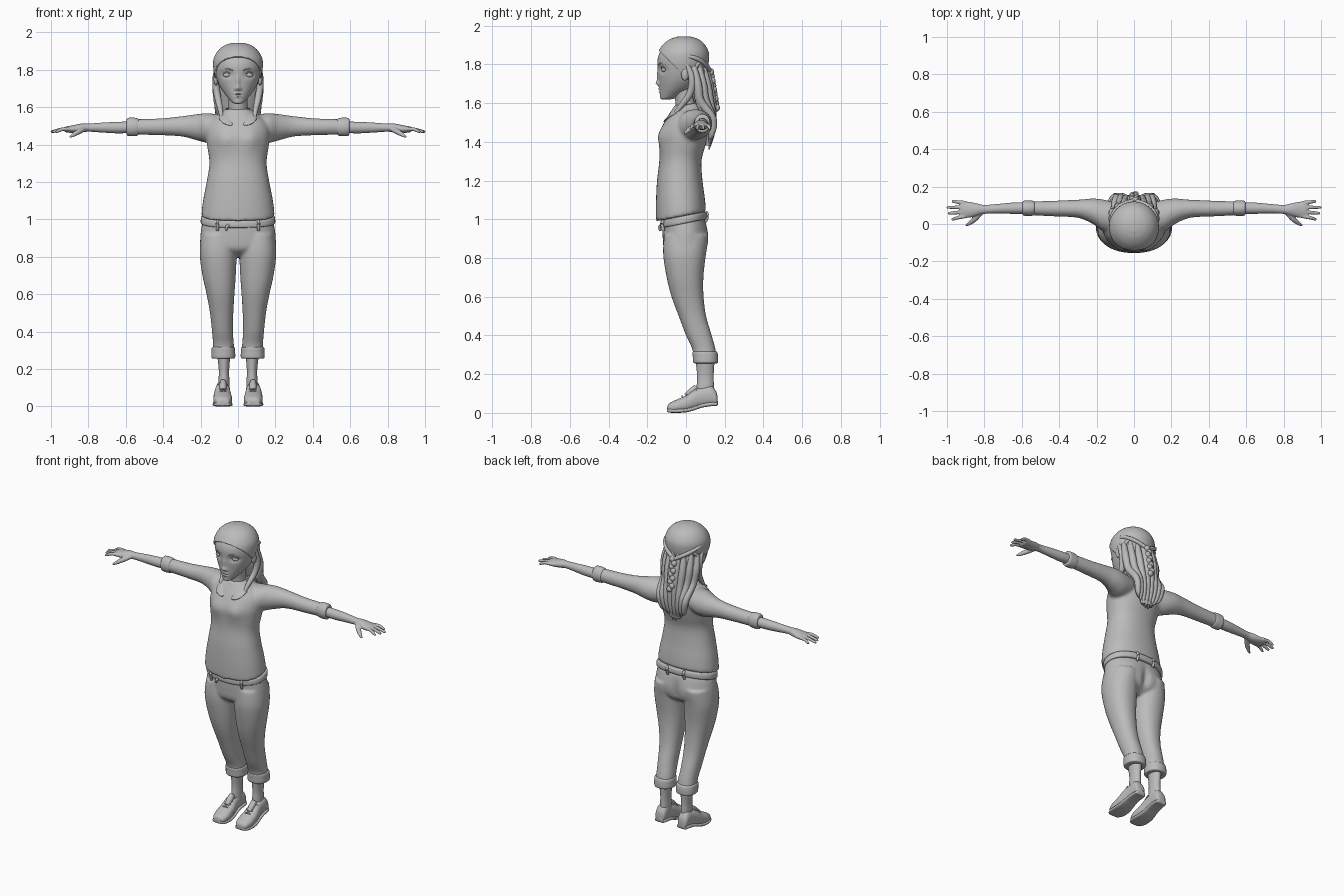
import bpy, bmesh, math
from mathutils import Vector

CM = 0.01
cube = bpy.data.objects.get("Cube")
if cube:
    bpy.data.objects.remove(cube, do_unlink=True)

clay = bpy.data.materials.new("plain grey")
clay.use_nodes = True
clay.diffuse_color = (0.5, 0.5, 0.5, 1)
clay.node_tree.nodes["Principled BSDF"].inputs["Base Color"].default_value = clay.diffuse_color


def smooth_keys(keys, sub):
    """Catmull-Rom interpolation of equal-length tuples."""
    out = []
    for i in range(len(keys) - 1):
        a, b, c, d = (keys[min(max(j, 0), len(keys) - 1)] for j in range(i - 1, i + 3))
        for s in range(sub):
            t = s / sub
            out.append([q + t / 2 * (r - p + t * (2 * p - 5 * q + 4 * r - w + t * (3 * (q - r) + w - p)))
                        for p, q, r, w in zip(a, b, c, d)])
    return out + [list(keys[-1])]


def skin(bm, rings):
    """Bridge rings of points into a closed skin."""
    rows = [[bm.verts.new(Vector(p) * CM) for p in ring] for ring in rings]
    n = len(rows[0])
    for lo, hi in zip(rows, rows[1:]):
        for i in range(n):
            bm.faces.new((lo[i], lo[(i + 1) % n], hi[(i + 1) % n], hi[i]))
    bm.faces.new(rows[0][::-1])
    bm.faces.new(rows[-1])


def power(v, p):
    return math.copysign(abs(v) ** (2 / p), v)


def loft(bm, keys, axis="z", seg=40, sub=5, p=2.0, pair=False):
    """Keys are (station, a low, a high, b low, b high) in centimetres."""
    place = {"z": lambda t, a, b: (a, b, t), "x": lambda t, a, b: (t, b, a),
             "y": lambda t, a, b: (a, t, b)}[axis]
    rings = []
    for t, a0, a1, b0, b1 in smooth_keys(keys, sub):
        rings.append([place(t, (a0 + a1) / 2 + (a1 - a0) / 2 * power(math.cos(u), p),
                            (b0 + b1) / 2 + (b1 - b0) / 2 * power(math.sin(u), p))
                      for u in (math.tau * i / seg for i in range(seg))])
    for s in (1, -1) if pair else (1,):
        skin(bm, [[(s * x, y, z) for x, y, z in ring] for ring in rings])


def tube(bm, path, pair=True, seg=10, sub=6):
    """Path points are (x, y, z, radius)."""
    pts = smooth_keys(path, sub)
    rings = []
    for i, (x, y, z, r) in enumerate(pts):
        along = Vector(pts[min(i + 1, len(pts) - 1)][:3]) - Vector(pts[max(i - 1, 0)][:3])
        turn = along.to_track_quat("Z", "Y")
        rings.append([Vector((x, y, z)) + turn @ Vector((r * math.cos(u), r * math.sin(u), 0))
                      for u in (math.tau * k / seg for k in range(seg))])
    for s in (1, -1) if pair else (1,):
        skin(bm, [[(s * v[0], v[1], v[2]) for v in ring] for ring in rings])


def ball(bm, centre, size, pair=True):
    for s in (1, -1) if pair else (1,):
        made = bmesh.ops.create_uvsphere(bm, u_segments=20, v_segments=12, radius=CM)["verts"]
        bmesh.ops.scale(bm, verts=made, vec=size)
        bmesh.ops.translate(bm, verts=made, vec=Vector((s * centre[0], centre[1], centre[2])) * CM)


def bump(bm, centre, size, dy, pair=False):
    """Soft push along y around a point."""
    for s in (1, -1) if pair else (1,):
        for v in bm.verts:
            d = [(v.co[i] / CM - (s if i == 0 else 1) * centre[i]) / size[i] for i in range(3)]
            v.co.y += dy * CM * math.exp(-sum(k * k for k in d))


def tilt(bm, top):
    """Drop the front and lift the back below the given height."""
    for v in bm.verts:
        v.co.z += min(1, max(0, (top - v.co.z) / 0.2)) * v.co.y * 0.2


def finish(name, bm, voxel=0, relax=4):
    bmesh.ops.recalc_face_normals(bm, faces=bm.faces)
    for f in bm.faces:
        f.smooth = True
    mesh = bpy.data.meshes.new(name)
    bm.to_mesh(mesh)
    bm.free()
    mesh.set_sharp_from_angle(angle=math.radians(50))
    mesh.materials.append(clay)
    ob = bpy.data.objects.new(name, mesh)
    bpy.context.collection.objects.link(ob)
    if voxel:
        mod = ob.modifiers.new("blend", "REMESH")
        mod.mode, mod.voxel_size, mod.use_smooth_shade = "VOXEL", voxel, True
        mod = ob.modifiers.new("relax", "SMOOTH")
        mod.iterations = relax
    return ob


def sym(*rows):
    return [(z, -w, w, f, b) for z, w, f, b in rows]


# Shirt body and sleeves
bm = bmesh.new()
loft(bm, sym((102, 19.4, -15.3, 10), (104, 19.5, -15.5, 10.2), (111, 18.6, -15.5, 9.6),
             (120, 16.8, -15, 8.5), (130, 15.3, -13.8, 8), (138, 16.3, -13.6, 10), (144, 17, -13.4, 11.5),
             (150, 16.5, -11.2, 11.5), (154, 13.5, -9, 10.5), (157, 9, -7, 8), (159, 6.5, -6, 6)), p=2.2)
bump(bm, (7, -14, 143), (5, 7, 6), -1.6, pair=True)
tilt(bm, 1.22)
loft(bm, [(8, 143, 156, -4, 11), (16, 141, 156.7, -4, 13), (22, 142.3, 156.3, 0, 13.6),
          (30, 144.3, 155.2, 3.3, 13), (42, 145, 154, 4, 12.5), (58, 145.3, 153.6, 4.8, 12)], "x", pair=True)
finish("shirt", bm, 0.009, 6)

# Rolled sleeve cuffs
bm = bmesh.new()
loft(bm, [(53, 146, 153, 5.5, 11.5), (53.6, 144.9, 154, 4.6, 12.3), (56, 144.5, 154.4, 4.3, 12.5),
          (59, 144.7, 154.2, 4.5, 12.4), (59.6, 146, 153, 5.5, 11.4)], "x", pair=True)
finish("sleeve_cuffs", bm)

# Collar flaps, open at the throat
bm = bmesh.new()
upper = [(0, 6.5, 161), (5.5, 4.5, 160.5), (7, -2, 159.5), (5.5, -7.5, 156), (0.6, -12.2, 149.5)]
lower = [(0, 10.5, 155.5), (8.5, 8, 156), (11, -2, 156.5), (10.5, -9, 153.5), (7.5, -12.3, 151)]
for s in (1, -1):
    rows = [[bm.verts.new((s * x * CM, y * CM, z * CM)) for x, y, z in edge] for edge in (upper, lower)]
    for i in range(len(upper) - 1):
        bm.faces.new((rows[0][i], rows[0][i + 1], rows[1][i + 1], rows[1][i]))
bmesh.ops.remove_doubles(bm, verts=bm.verts, dist=0.0005)
collar = finish("collar", bm)
collar.modifiers.new("cloth", "SOLIDIFY").thickness = 0.012
collar.modifiers.new("round", "SUBSURF").levels = 2

# Forearms and hands
bm = bmesh.new()
loft(bm, [(56, 146.3, 152.3, 5.4, 11.6), (64, 146, 152.2, 5.4, 11.5), (72, 146.4, 151.8, 5.6, 10.8),
          (80, 146.9, 151.2, 5.4, 10.2), (84, 146.4, 151.2, 4.4, 11), (88, 146.2, 150.4, 3.4, 11.8),
          (92, 146.6, 149.6, 3.3, 12.2), (93, 147.4, 149, 4, 11.5)], "x", pair=True)
for y, tip_y, tip in ((11.3, 12.1, 97.5), (8.9, 8.9, 100.2), (6.5, 5.8, 99.5), (4.2, 2.6, 97.7)):
    tube(bm, [(90, y, 148.4, 1.1), (94, (y + tip_y) / 2, 148.2, 1), (tip - 1, tip_y, 147, 0.8),
              (tip, tip_y, 146.7, 0.4)])
tube(bm, [(82, 6, 148.5, 1.4), (85, 2.8, 147, 1.5), (88, 0.4, 145.2, 1.1), (90, -0.8, 144, 0.5)])
finish("forearms_and_hands", bm, 0.004, 3)

# Trousers
bm = bmesh.new()
loft(bm, sym((80, 12, -6, 5), (84, 19.5, -11, 10), (90, 20.2, -12, 11.2), (97, 19.3, -12.2, 10.6),
             (101, 18.3, -12.5, 9.4)), p=2.2)
loft(bm, [(26.3, 2, 13.8, 4.2, 16.2), (33, 2.2, 13.4, 3.2, 15.2), (40, 2.7, 13.9, 0, 13.3),
          (50, 2.5, 15, -3.8, 10.4), (60, 1.9, 16.8, -7.5, 9.1), (70, 1.2, 19, -10, 9),
          (82, 0.7, 20.5, -11.8, 10.2), (92, 1, 19.4, -11.3, 10.8)], pair=True, p=2.2)
bump(bm, (9, 11, 90), (6, 6, 6), 0.9, pair=True)
bump(bm, (0, 11, 88), (1.8, 6, 7), -1.6)
finish("trousers", bm, 0.008, 5)

# Turned-up trouser hems
bm = bmesh.new()
loft(bm, [(25.6, 3, 13, 5, 15.4), (26, 1.6, 14.1, 3.8, 16.5), (29, 1.5, 14.2, 3.5, 16.6),
          (31.4, 1.7, 14, 3.4, 16.1), (31.8, 3, 13, 4.2, 15)], pair=True, p=2.2)
finish("trouser_hems", bm)

# Belt with loops and a hanging tie
bm = bmesh.new()
loft(bm, sym((98, 18.8, -12, 10), (98.4, 19.9, -13.2, 11.2), (101.5, 19.7, -13.2, 11),
             (102, 18.8, -12, 10)), p=2.2, sub=3)
tilt(bm, 1.22)
for x, y, z in ((11, -11.5, 97.5), (-11, -11.5, 97.5), (6, 10.2, 102), (-6, 10.2, 102)):
    tube(bm, [(x, y, z + 2, 0.8), (x, y * 1.08, z, 0.9), (x, y, z - 3.5, 0.7)], pair=False)
tube(bm, [(-5, -13, 97, 0.7), (-6, -13.6, 96, 0.8), (-6.5, -13.3, 94, 0.6)], pair=False)
finish("belt", bm)

# Ankles
bm = bmesh.new()
loft(bm, [(8, 4.4, 10.6, 5, 14.5), (14, 4.6, 10.4, 5.5, 14.4), (20, 4.7, 10.3, 5.7, 14.3),
          (30, 3.8, 11.5, 4.5, 15)], pair=True)
finish("ankles", bm)

# Shoes, soles and laces
last = [(-9.6, 6.5, 9.8, 1, 3), (-8.8, 4.6, 11.7, 0.3, 4.8), (-5, 3.2, 13.1, 0.1, 6.8),
        (0, 3.4, 13.1, 0.4, 9), (4, 4, 12.6, 1.4, 11.8), (8, 4.4, 12, 2.8, 13.2),
        (13, 4.4, 11.6, 3.6, 14), (15.6, 5, 11.1, 3.7, 11), (16.3, 6.5, 9.6, 5, 8)]
bm = bmesh.new()
loft(bm, last, "y", pair=True, p=2.3)
finish("shoes", bm)
bm = bmesh.new()
loft(bm, [(y * 1.02, a - 0.3, b + 0.3, lo - 0.1, lo + 2) for y, a, b, lo, hi in last], "y", pair=True, p=3.5)
finish("soles", bm)
bm = bmesh.new()
for i in range(4):
    y, z = -2 + 2.1 * i, 8.1 + 1.35 * i
    tube(bm, [(5.6, y + 1, z - 0.7, 0.35), (8, y, z + 0.5, 0.45), (10.6, y + 1, z - 0.7, 0.35)])
tube(bm, [(8, 0, 8.6, 1.5), (8, 3, 11, 2), (8, 5.5, 13.4, 1.6)])
finish("laces_and_tongues", bm)

# Neck
bm = bmesh.new()
loft(bm, sym((148, 7, -8, 6), (155, 5.5, -5.5, 5.5), (161, 5, -5.5, 4.5), (168, 5.5, -7, 4)))
finish("neck", bm)

# Head with modelled face
skull = sym((161.8, 1.2, -12.2, -9), (162.4, 3, -13.2, -6), (164.5, 5, -13.4, -2), (168, 7.8, -13.7, 4),
            (172, 10.2, -14, 8), (177, 11.8, -14.4, 10), (182, 12.4, -14.7, 10.9), (186, 11.9, -13.6, 10.6),
            (190, 9.5, -10.7, 8.4), (192.6, 6, -7, 5), (193.8, 2, -3.2, 1))
bm = bmesh.new()
loft(bm, skull, seg=140, sub=10)
bump(bm, (6, -12, 177.3), (2.8, 6, 1.7), 1.3, pair=True)
bump(bm, (0, -14, 173.5), (1.1, 5, 3.6), -0.9)
bump(bm, (0, -15, 170.2), (1.3, 5, 1.3), -1.4)
bump(bm, (1.4, -14, 169.8), (0.7, 4, 0.8), -0.5, pair=True)
bump(bm, (0, -14, 167.3), (2.1, 4, 0.5), -0.6)
bump(bm, (0, -14, 166.6), (2.2, 4, 0.3), 0.4)
bump(bm, (0, -14, 165.8), (1.7, 4, 0.6), -0.6)
finish("head", bm)

# Eyes, lids, brows and ears
bm = bmesh.new()
ball(bm, (5.7, -11.3, 177.2), (2.3, 1.4, 1.3))
finish("eyes", bm)
bm = bmesh.new()
tube(bm, [(3.4, -12.2, 176.7, 0.15), (4.6, -12.7, 178.3, 0.35), (6.6, -12, 178.5, 0.35), (8.4, -10.3, 177.4, 0.15)])
tube(bm, [(2.6, -14.3, 179.6, 0.2), (5.5, -13.2, 180.5, 0.4), (9, -10.4, 179.8, 0.15)])
finish("lids_and_brows", bm)
bm = bmesh.new()
ball(bm, (11.8, -0.5, 175), (1.2, 2, 3.4))
finish("ears", bm)

# Hair cap, cut along a sloping hairline
bm = bmesh.new()
loft(bm, [(z + 0.6, a - 0.9, b + 0.9, f - 0.8, k + 1) for z, a, b, f, k in skull], seg=72, sub=6)
bmesh.ops.bisect_plane(bm, geom=bm.verts[:] + bm.edges[:] + bm.faces[:], plane_co=(0, -0.03, 1.76),
                       plane_no=(0, 1, 1), clear_inner=True)
cap = finish("hair_cap", bm)
cap.modifiers.new("thickness", "SOLIDIFY").thickness = 0.012

# Loose hair mass and locks
bm = bmesh.new()
loft(bm, sym((178, 10, 1, 10.5), (170, 11, 1, 11.5), (161, 10, 4, 13), (152, 8, 7, 14.5),
             (144, 6, 9, 14), (138, 4, 10, 13)))
for x in (1.5, 4.5, 7.5, 10):
    back = 12 - x * x * 0.06
    tube(bm, [(x * 1.1, back - 2, 179, 1.5), (x * 1.15, back, 170, 2.2), (x * 1.05, back + 1.5, 161, 2.2),
              (x * 0.95, 13.8, 152, 2), (x * 0.8, 13.3, 144, 1.6), (x * 0.65, 11.8, 135 + x * 0.6, 0.3)])
tube(bm, [(11.8, 0, 181, 1), (12, 3, 173, 1.8), (10.8, 2, 165, 1.8), (9.3, -3, 158, 1.4), (8.5, -8, 152, 0.3)])
tube(bm, [(11.5, 4, 178, 1), (11.4, 6, 168, 2), (10, 7, 160, 2), (9, 10, 153, 1.2), (9.5, 12, 147, 0.3)])
finish("hair_locks", bm)

# Braids round the head, meeting in a plait at the back
bm = bmesh.new()
tube(bm, [(11.5, -5.5, 185, 0.8), (11.8, 4, 183.5, 1.1), (7, 10, 180, 1.2), (0, 12.5, 176, 1.2)])
tube(bm, [(0, 9, 189, 0.5), (5, 9.3, 186, 0.9), (10.5, 6, 180, 1), (12, 2, 175, 0.8)])
for i in range(9):
    ball(bm, (0.7 * (-1) ** i, 13 + 0.38 * i, 176 - 2.3 * i), (1.8, 1.5, 1.9), pair=False)
finish("braids", bm)
